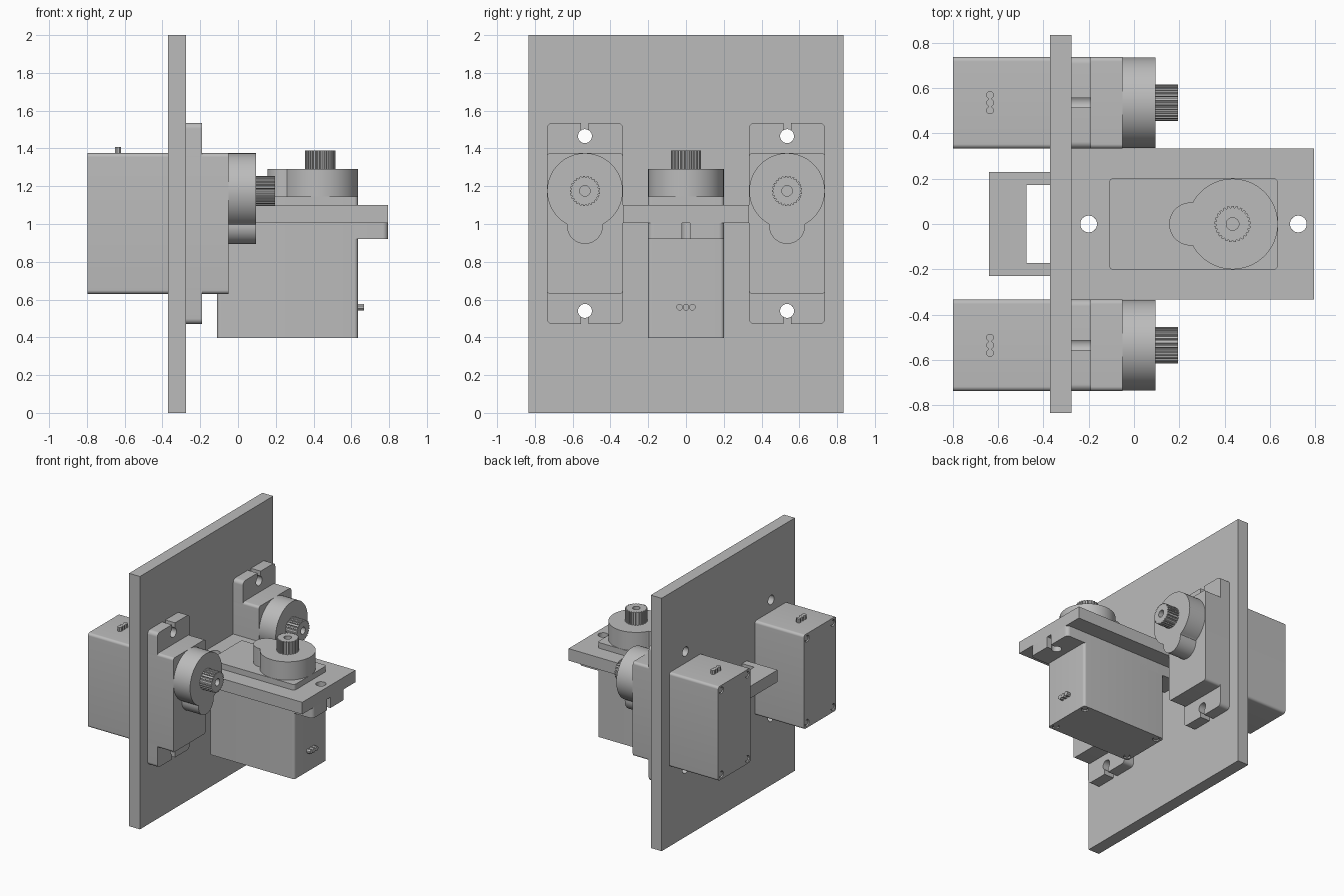
import bpy, bmesh
from math import cos, sin, radians
from mathutils import Matrix

cube = bpy.data.objects.get("Cube")
if cube:
    bpy.data.objects.remove(cube)

grey = bpy.data.materials.new("plain grey")
grey.use_nodes = True
grey.diffuse_color = (0.5, 0.5, 0.5, 1)
grey.node_tree.nodes["Principled BSDF"].inputs["Base Color"].default_value = (0.5, 0.5, 0.5, 1)

# Axis turn: local height points along +x, local length along +z
TURN = Matrix(((0, 0, 1, 0), (0, -1, 0, 0), (1, 0, 0, 0), (0, 0, 0, 1)))


def arc(cx, cy, r, a0, a1, n=8):
    angles = [radians(a0 + (a1 - a0) * i / n) for i in range(n + 1)]
    return [(cx + r * cos(a), cy + r * sin(a)) for a in angles]


def circle(cx, cy, r, n=32):
    return arc(cx, cy, r, 0, 360, n)[:-1]


def rect(x0, x1, y0, y1, r=0):
    if not r:
        return [(x0, y0), (x1, y0), (x1, y1), (x0, y1)]
    return (arc(x1 - r, y0 + r, r, -90, 0) + arc(x1 - r, y1 - r, r, 0, 90)
            + arc(x0 + r, y1 - r, r, 90, 180) + arc(x0 + r, y0 + r, r, 180, 270))


def slab(name, loops, low, high, matrix=Matrix()):
    """Extrude an outline (first loop) with holes (other loops)."""
    curve = bpy.data.curves.new(name, "CURVE")
    curve.dimensions = "2D"
    curve.fill_mode = "BOTH"
    curve.extrude = (high - low) / 2
    for loop in loops:
        spline = curve.splines.new("POLY")
        spline.points.add(len(loop) - 1)
        for point, (x, y) in zip(spline.points, loop):
            point.co = (x, y, 0, 1)
        spline.use_cyclic_u = True
    helper = bpy.data.objects.new(name + " outline", curve)
    bpy.context.collection.objects.link(helper)
    deps = bpy.context.evaluated_depsgraph_get()
    mesh = bpy.data.meshes.new_from_object(helper.evaluated_get(deps))
    bpy.data.objects.remove(helper)
    bm = bmesh.new()
    bm.from_mesh(mesh)
    bmesh.ops.remove_doubles(bm, verts=bm.verts, dist=1e-5)
    bmesh.ops.transform(bm, matrix=matrix @ Matrix.Translation((0, 0, (low + high) / 2)), verts=bm.verts)
    bmesh.ops.recalc_face_normals(bm, faces=bm.faces)
    bm.to_mesh(mesh)
    bm.free()
    mesh.materials.clear()
    mesh.materials.append(grey)
    obj = bpy.data.objects.new(name, mesh)
    bpy.context.collection.objects.link(obj)
    bpy.ops.object.select_all(action="DESELECT")
    obj.select_set(True)
    bpy.context.view_layer.objects.active = obj
    bpy.ops.object.shade_smooth_by_angle(angle=radians(30))
    return obj


# Shared servo dimensions
BACK, FRONT, HALF = -0.11, 0.635, 0.202
SHAFT = 0.435
BOLTS = (-0.2, 0.725)
BODY = rect(BACK, FRONT, -HALF, HALF, 0.02)

# Mounting ear outline: open slots run from the bolt holes to both ends
end = (arc(0.765, -0.172, 0.03, -90, 0) + [(0.795, -0.02)]
       + arc(BOLTS[1], 0, 0.037, -33, -327, 24)
       + [(0.795, 0.02)] + arc(0.765, 0.172, 0.03, 0, 90))
EARS = end + [(0.525 - x, -y) for x, y in end]

# Gear housing: large round with a small lobe
HOUSING = arc(SHAFT, 0, 0.2, -151.6, 151.6, 64) + arc(0.25, 0, 0.095, 85, 275, 24)

# Splined shaft
SPLINE = []
for tooth in range(25):
    a = tooth * 360 / 25
    SPLINE += arc(SHAFT, 0, 0.08, a, a + 7, 1) + arc(SHAFT, 0, 0.072, a + 9, a + 12.5, 1)


def servo(side, matrix):
    screws = [(u, v) for u in (BACK + 0.04, FRONT - 0.04) for v in (-0.162, 0.162)]
    slab(side + "_servo_body", [BODY], 0.41, 1.145, matrix)
    slab(side + "_servo_cover", [BODY] + [circle(u, v, 0.026, 20) for u, v in screws], 0.397, 0.41, matrix)
    for i, (u, v) in enumerate(screws):
        slab(f"{side}_cover_screw_{i + 1}", [circle(u, v, 0.019, 16)], 0.402, 0.412, matrix)
    slab(side + "_servo_ears", [EARS], 0.92, 1.005, matrix)
    slab(side + "_gear_housing", [HOUSING], 1.145, 1.29, matrix)
    slab(side + "_splined_shaft", [SPLINE, circle(SHAFT, 0, 0.028)], 1.29, 1.39, matrix)
    # Wire connector: three short pins on the end face
    for i in (-1, 0, 1):
        pin = arc(0.56, i * 0.034, 0.018, 22.5, 337.5, 7)
        slab(f"{side}_wire_pin_{i + 2}", [pin], FRONT - 0.005, 0.667, matrix @ TURN)


# Three servos: one upright in the centre, two lying through the wall plate
servo("centre", Matrix())
OFFSETS = {"left": 0.535, "right": -0.535}
for side, y in OFFSETS.items():
    servo(side, Matrix.Translation((-1.195, y, 0.74)) @ TURN)

# Wall plate with servo openings, bolt holes and a slot for the bracket
wall = [rect(0, 2, -0.833, 0.833), rect(1.005, 1.1, -0.23, 0.23)]
for y in OFFSETS.values():
    wall.append([(u + 0.74, v + y) for u, v in BODY])
    wall += [circle(u + 0.74, y, 0.037) for u in BOLTS]
slab("wall_plate", wall, -0.37, -0.275, TURN)

# Bracket shelf with a looped tab passing through the wall plate
shelf = [(-0.275, -0.333), (0.795, -0.333), (0.795, 0.333), (-0.275, 0.333),
         (-0.275, 0.23), (-0.64, 0.23), (-0.64, -0.23), (-0.275, -0.23)]
slab("bracket_shelf", [shelf, rect(-0.475, -0.37, -0.172, 0.172), BODY]
     + [circle(u, 0, 0.037) for u in BOLTS], 1.005, 1.1)
